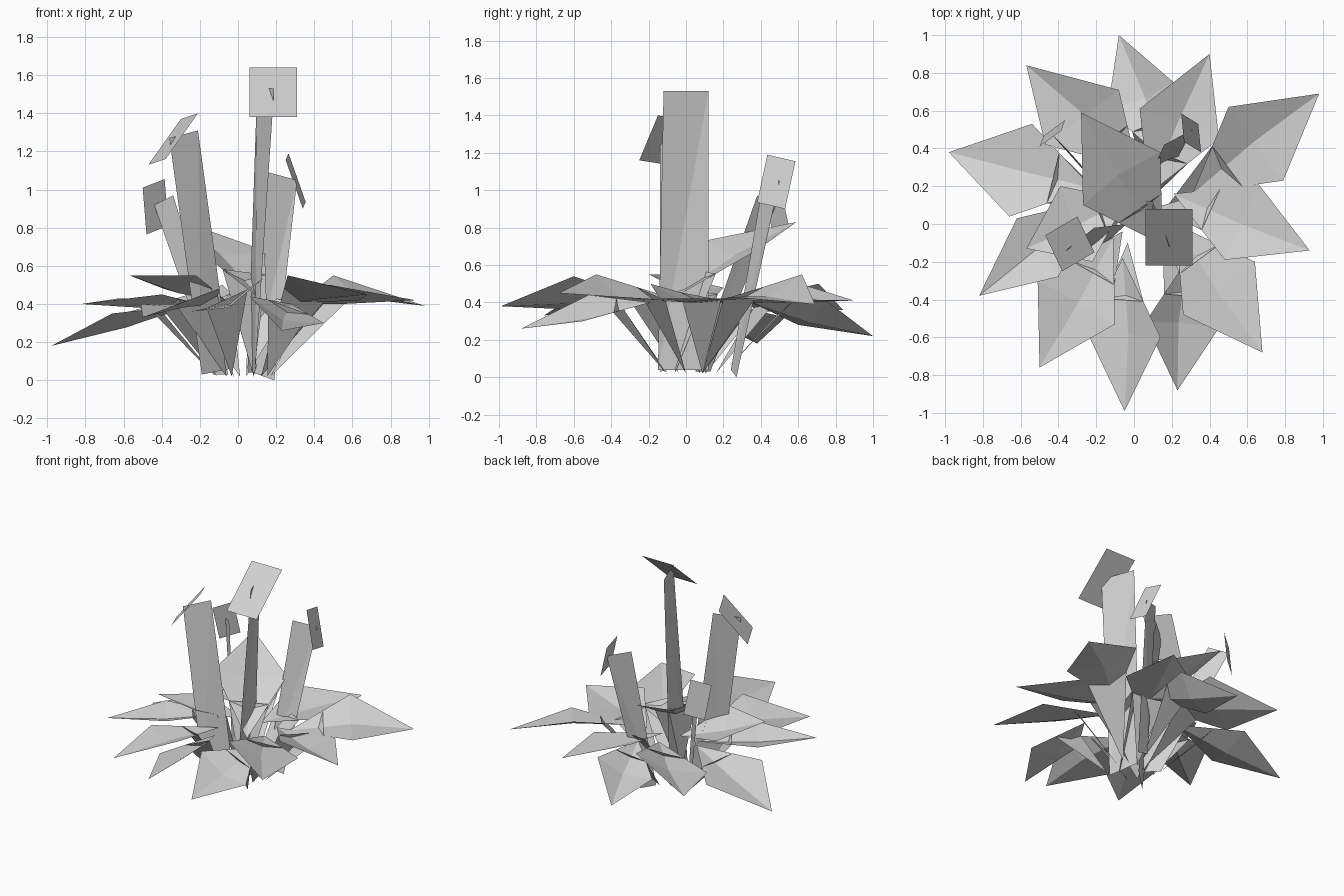
import bpy
from mathutils import Vector

cube = bpy.data.objects.get("Cube")
if cube:
    bpy.data.objects.remove(cube, do_unlink=True)

# One plain grey for the whole plant
grey = bpy.data.materials.new("plain_grey")
grey.use_nodes = True
colour = (0.65, 0.65, 0.65, 1)
grey.diffuse_color = colour
grey.node_tree.nodes["Principled BSDF"].inputs["Base Color"].default_value = colour


def add_mesh(name, points, faces):
    """Make a flat-shaded object from a few points and faces."""
    mesh = bpy.data.meshes.new(name)
    mesh.from_pydata(points, [], faces)
    mesh.materials.append(grey)
    mesh.update()
    part = bpy.data.objects.new(name, mesh)
    bpy.context.collection.objects.link(part)
    return part


def add_leaf(name, tip, left, right):
    """Diamond blade folded into a shallow valley, on a triangular leaf stem."""
    tip, left, right = Vector(tip), Vector(left), Vector(right)
    middle = (left + right) / 2
    base = middle * 2 - tip
    base.z = min(base.z, 0.4)
    normal = (tip - base).cross(left - right).normalized()
    if normal.z < 0:
        normal.negate()
    fold = middle - normal * 0.06
    add_mesh(name + "_blade", [base, right, tip, left, fold],
             [(0, 1, 4), (1, 2, 4), (2, 3, 4), (3, 0, 4)])

    # The stem widens upward and meets the sides of the blade
    root = Vector((base.x * 0.55, base.y * 0.55, 0.02))
    add_mesh(name + "_stem", [root, base.lerp(right, 0.55), base.lerp(left, 0.55)],
             [(0, 1, 2)])


def add_flower(name, card, stalk):
    """Square flower card on a slightly twisted flat stalk."""
    a, b, c = (Vector(p) for p in card)
    add_mesh(name + "_card", [a, b, c, a + c - b], [(0, 1, 2, 3)])
    add_mesh(name + "_stalk", stalk, [(0, 1, 2), (0, 2, 3)])


# Leaves: tip, then the two widest side corners
leaves = {
    "back_leaf": ((-.08, 1, .22), (-.14, .6, .28), (.21, .75, .41)),
    "back_left_leaf": ((.4, .9, .41), (.03, .61, .5), (.45, .45, .42)),
    "left_rear_leaf": ((.98, .69, .39), (.5, .62, .55), (.79, .23, .43)),
    "left_leaf": ((.93, -.14, .42), (.66, .21, .42), (.48, -.19, .5)),
    "front_left_leaf": ((.68, -.68, .45), (.64, -.2, .42), (.26, -.48, .55)),
    "low_front_leaf": ((.23, -.88, .26), (.45, -.55, .3), (.06, -.52, .44)),
    "front_leaf": ((-.05, -.99, .38), (.14, -.6, .54), (-.25, -.57, .36)),
    "front_right_leaf": ((-.5, -.76, .33), (-.1, -.53, .48), (-.51, -.3, .4)),
    "right_leaf": ((-.82, -.38, .4), (-.4, -.28, .45), (-.62, .03, .43)),
    "upper_right_leaf": ((-.57, -.13, .55), (-.22, -.2, .55), (-.39, .2, .48)),
    "right_rear_leaf": ((-.98, .38, .18), (-.66, .04, .35), (-.54, .53, .32)),
    "back_right_leaf": ((-.57, .84, .36), (-.47, .42, .35), (-.08, .71, .5)),
    "upright_leaf": ((-.28, .59, .83), (-.27, .1, .73), (.14, .38, .68)),
}
for name, corners in leaves.items():
    add_leaf(name, *corners)

# Tall central flower
add_flower("tall_flower",
           ((.06, -.22, 1.38), (.31, -.22, 1.38), (.31, .08, 1.64)),
           ((.09, -.15, .04), (.05, .12, .04), (.1, .12, 1.53), (.19, -.12, 1.53)))

# Flower leaning to the right
add_flower("right_flower",
           ((-.47, -.06, 1.13), (-.38, -.25, 1.16), (-.21, -.15, 1.4)),
           ((-.19, -.14, .03), (-.04, 0, .06), (-.21, -.02, 1.31), (-.36, -.14, 1.27)))

# Flower leaning to the back left
add_flower("left_flower",
           ((.265, .435, 1.19), (.355, .38, .935), (.34, .53, .9)),
           ((.08, .24, .04), (.19, .27, 0), (.31, .5, 1.05), (.16, .42, 1.09)))

# Short flower leaning to the back right
add_flower("short_flower",
           ((-.5, .41, 1.01), (-.48, .465, .765), (-.365, .55, .81)),
           ((-.13, .13, .03), (-.05, .05, .03), (-.34, .38, .97), (-.44, .48, .92)))
